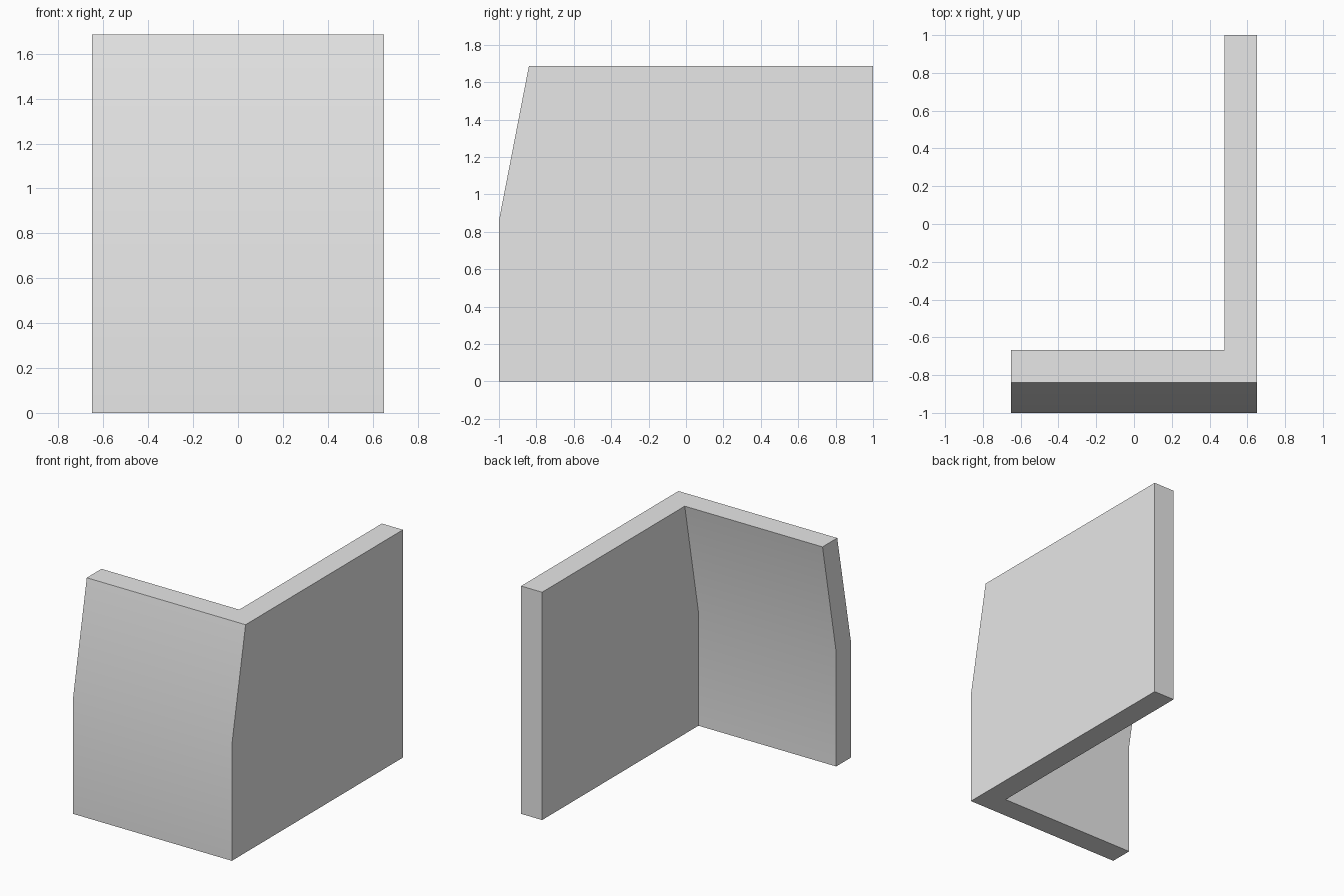
import bpy, bmesh, math

cube = bpy.data.objects.get("Cube")
if cube:
    bpy.data.objects.remove(cube, do_unlink=True)

# Plain grey material
grey = bpy.data.materials.new("light_grey")
grey.use_nodes = True
colour = (0.8, 0.8, 0.8, 1)
grey.diffuse_color = colour
grey.node_tree.nodes["Principled BSDF"].inputs["Base Color"].default_value = colour

# Side profiles (y, z) from bottom to top: outer front, inner front, back end
TOP = 1.686
outer = [(-1, 0), (-1, 0.86), (-0.84, TOP)]
inner = [(-0.828, 0), (-0.828, 0.844), (-0.668, TOP)]
back = [(1, 0), (1, 0.844), (1, TOP)]
xs = [-0.65, 0.478, 0.65]


def slab(bm, front, rear, x0, x1):
    """Closed prism between two profiles, spanning x0 to x1."""
    loop = front + rear[::-1]
    a = [bm.verts.new((x0, y, z)) for y, z in loop]
    b = [bm.verts.new((x1, y, z)) for y, z in loop]
    n = len(loop)
    bm.faces.new(a)
    bm.faces.new(b[::-1])
    for i in range(n):
        j = (i + 1) % n
        bm.faces.new((a[i], b[i], b[j], a[j]))


# Corner wall: bent front panel, corner post and straight side panel
bm = bmesh.new()
slab(bm, outer, inner, xs[0], xs[1])
slab(bm, outer, inner, xs[1], xs[2])
slab(bm, inner, back, xs[1], xs[2])
bmesh.ops.remove_doubles(bm, verts=bm.verts[:], dist=0.0001)

# Remove the faces where the pieces join
corner = []
for f in bm.faces:
    on_joint_x = all(abs(v.co.x - xs[1]) < 0.001 for v in f.verts)
    on_joint_y = all(v.co.x > xs[1] - 0.001 and
                     any(abs(v.co.y - y) + abs(v.co.z - z) < 0.001 for y, z in inner)
                     for v in f.verts)
    flat_x = abs(f.calc_center_median().x - xs[1]) < 0.001
    in_front = all(v.co.y < -0.66 for v in f.verts)
    if (on_joint_x and flat_x and in_front) or (on_joint_y and not flat_x):
        corner.append(f)
bmesh.ops.delete(bm, geom=corner, context='FACES')

# Merge flat areas into single faces
bmesh.ops.dissolve_limit(bm, angle_limit=math.radians(1),
                         verts=bm.verts[:], edges=bm.edges[:])
bmesh.ops.recalc_face_normals(bm, faces=bm.faces[:])

mesh = bpy.data.meshes.new("corner_wall")
bm.to_mesh(mesh)
bm.free()
mesh.materials.append(grey)
wall = bpy.data.objects.new("corner_wall", mesh)
bpy.context.collection.objects.link(wall)

# Soft shading over the shallow bend, sharp elsewhere
bpy.ops.object.select_all(action='DESELECT')
wall.select_set(True)
bpy.context.view_layer.objects.active = wall
bpy.ops.object.shade_smooth_by_angle(angle=math.radians(30))
